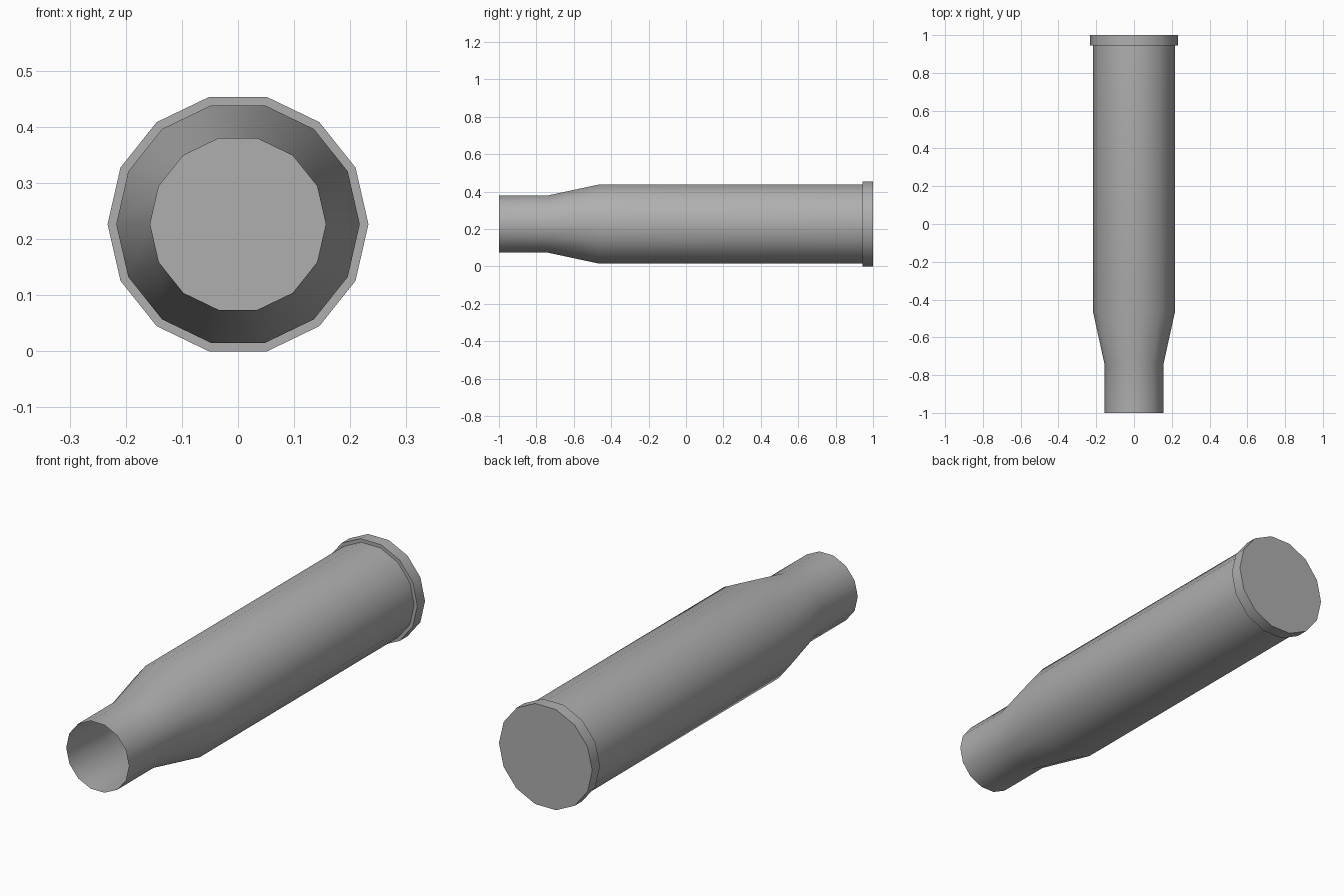
import bpy, bmesh
from math import cos, sin, tau, radians

if "Cube" in bpy.data.objects:
    bpy.data.objects.remove(bpy.data.objects["Cube"])

SIDES = 14
AXIS_Z = 0.2267

# (y, radius) along the case: mouth, neck, shoulder, body, rim
PROFILE = [(-1.0, 0.1565), (-0.74, 0.1565), (-0.465, 0.217),
           (0.945, 0.217), (0.945, 0.2325), (1.0, 0.2325)]

bm = bmesh.new()


def ring(y, r):
    return [bm.verts.new((r * cos(tau * i / SIDES), y, AXIS_Z + r * sin(tau * i / SIDES)))
            for i in range(SIDES)]


# Thin-walled shell, open at the mouth
rings = [ring(y, r) for y, r in PROFILE]
for a, b in zip(rings, rings[1:]):
    for i in range(SIDES):
        j = (i + 1) % SIDES
        bm.faces.new((a[i], b[i], b[j], a[j]))

# Closed flat base
bm.faces.new(rings[-1][::-1])

mesh = bpy.data.meshes.new("shell_case")
bm.to_mesh(mesh)
bm.free()
case = bpy.data.objects.new("shell_case", mesh)
bpy.context.collection.objects.link(case)

# Dark grey metal
metal = bpy.data.materials.new("dark_grey")
metal.diffuse_color = (0.43, 0.43, 0.43, 1)
metal.use_nodes = True
metal.node_tree.nodes["Principled BSDF"].inputs["Base Color"].default_value = metal.diffuse_color
mesh.materials.append(metal)

# Smooth around the wall, sharp at the rim and base
bpy.context.view_layer.objects.active = case
case.select_set(True)
bpy.ops.object.shade_smooth_by_angle(angle=radians(30))
